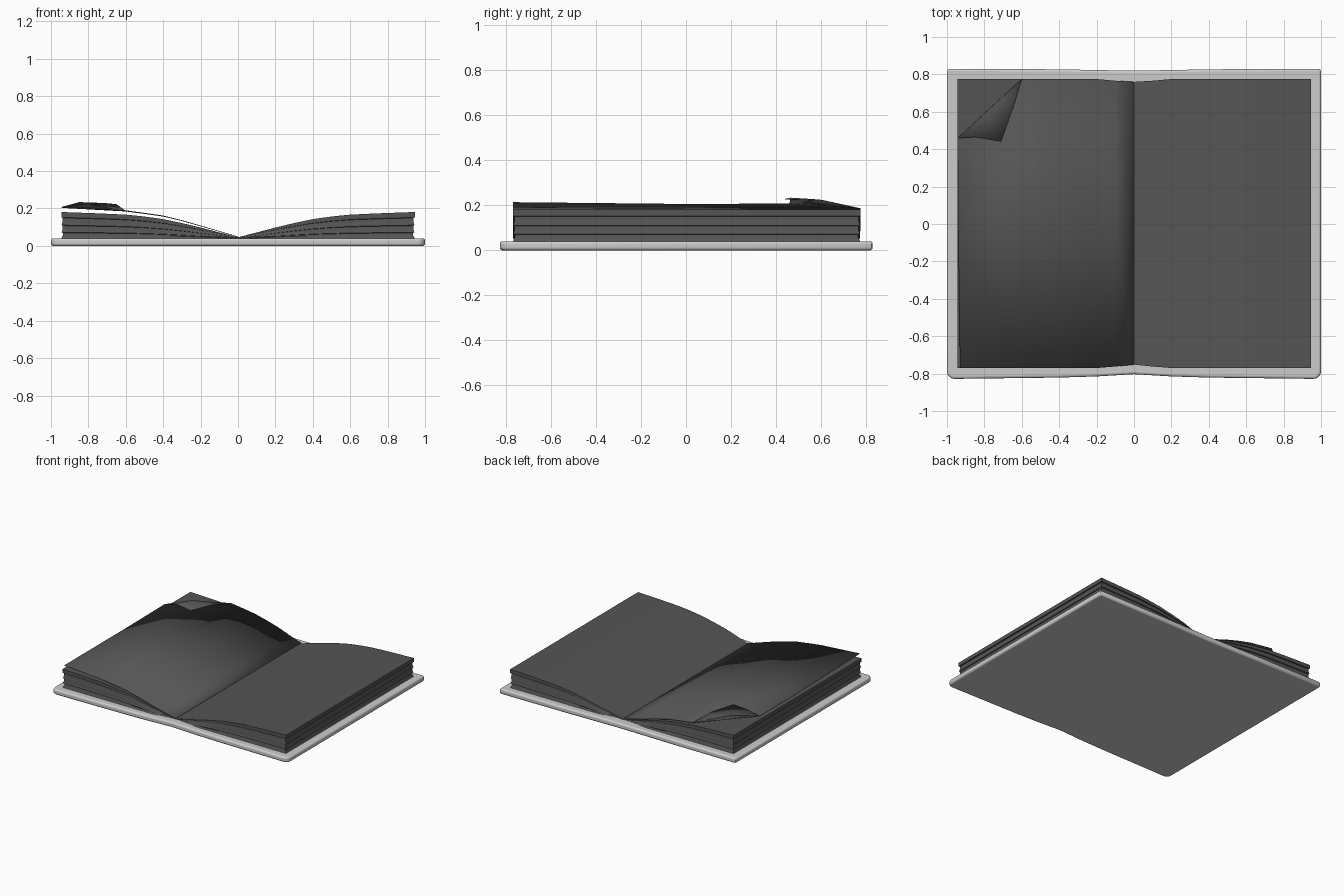
import bpy, bmesh, math

if "Cube" in bpy.data.objects:
    bpy.data.objects.remove(bpy.data.objects["Cube"])

dark = bpy.data.materials.new("dark_paper")
dark.diffuse_color = (0.09, 0.09, 0.09, 1)
dark.use_nodes = True
dark.node_tree.nodes["Principled BSDF"].inputs["Base Color"].default_value = dark.diffuse_color


def make_object(name, bm, mat=None, recalc=True):
    if recalc:
        bmesh.ops.recalc_face_normals(bm, faces=bm.faces[:])
    me = bpy.data.meshes.new(name)
    bm.to_mesh(me)
    bm.free()
    ob = bpy.data.objects.new(name, me)
    bpy.context.collection.objects.link(ob)
    if mat:
        me.materials.append(mat)
    return ob


# cover: rounded board, pinched at the spine
right_half = [(0, -0.803), (0.2, -0.815), (0.4, -0.821)]
for i in range(5):
    a = math.radians(-90 + i * 22.5)
    right_half.append((0.96 + 0.04 * math.cos(a), -0.788 + 0.04 * math.sin(a)))
for i in range(3):
    a = math.radians(i * 45)
    right_half.append((0.985 + 0.015 * math.cos(a), 0.815 + 0.015 * math.sin(a)))
right_half += [(0.4, 0.827), (0.2, 0.823), (0, 0.82)]
left_half = [(-x, y) for x, y in reversed(right_half[1:-1])]
bm = bmesh.new()
base = bm.faces.new([bm.verts.new((x, y, 0)) for x, y in right_half + left_half])
ext = bmesh.ops.extrude_face_region(bm, geom=[base])
for v in ext["geom"]:
    if isinstance(v, bmesh.types.BMVert):
        v.co.z = 0.04
cover = make_object("cover", bm)
bev = cover.modifiers.new("soft_edges", 'BEVEL')
bev.width = 0.012
bev.segments = 3
bev.limit_method = 'ANGLE'
bev.angle_limit = math.radians(60)

# page blocks: fanned layers from spine to fore edge, with grooves between leaves
top = [(0, 0.046), (0.1, 0.072), (0.2, 0.098), (0.3, 0.122), (0.4, 0.143),
       (0.5, 0.157), (0.6, 0.167), (0.75, 0.174), (0.945, 0.181)]
front = [-0.752, -0.762] + [-0.77] * 7
back = [0.76, 0.766] + [0.775] * 7
levels = [(0, 0), (0.15, 0.01), (0.22, 0.01), (0.24, 0.002), (0.35, 0.007), (0.49, 0.008),
          (0.51, 0.002), (0.65, 0.007), (0.78, 0.008), (0.8, 0), (1, 0)]
bm = bmesh.new()
rows = []
for f, inset in levels:
    fr, bk = [], []
    for (x, z), yf, yb in zip(top, front, back):
        h = 0.038 + (z - 0.038) * f
        px = x - inset * x / 0.945
        fr.append(bm.verts.new((px, yf + inset, h)))
        bk.append(bm.verts.new((px, yb - inset, h)))
    rows.append((fr, bk))
n = len(top)
for (f0, b0), (f1, b1) in zip(rows, rows[1:]):
    for i in range(n - 1):
        bm.faces.new((f0[i], f0[i + 1], f1[i + 1], f1[i]))
        bm.faces.new((b0[i + 1], b0[i], b1[i], b1[i + 1]))
    bm.faces.new((f0[-1], b0[-1], b1[-1], f1[-1]))
    bm.faces.new((b0[0], f0[0], f1[0], b1[0]))
for fr, bk in (rows[0], rows[-1]):
    for i in range(n - 1):
        bm.faces.new((fr[i], fr[i + 1], bk[i + 1], bk[i]))
pages = make_object("page_blocks", bm, dark)
pages.modifiers.new("both_sides", 'MIRROR')

# lifted page on the left, with its far corner cut along the fold
bm = bmesh.new()
page = [(0, 0.05), (-0.1, 0.079), (-0.2, 0.108), (-0.3, 0.136), (-0.4, 0.16),
        (-0.5, 0.174), (-0.6, 0.187)]
strips = []
for i, (x, z) in enumerate(page):
    strips.append([bm.verts.new((x, front[i], z + 0.003 * i / 6)),
                   bm.verts.new((x, 0.0, z)),
                   bm.verts.new((x, back[i], z))])
for a, b in zip(strips, strips[1:]):
    for j in range(2):
        bm.faces.new((a[j], a[j + 1], b[j + 1], b[j]))
o0 = bm.verts.new((-0.93, -0.77, 0.214))
o1 = bm.verts.new((-0.94, 0.0, 0.206))
o2 = bm.verts.new((-0.943, 0.46, 0.208))
e0, e1, e2 = strips[-1]
bm.faces.new((e0, e1, o1, o0))
bm.faces.new((e1, o2, o1))
bm.faces.new((e1, e2, o2))
for f in bm.faces:
    f.normal_update()
    if f.normal.z < 0:
        f.normal_flip()
leaf = make_object("lifted_page", bm, dark, False)

# dog ear folded back over the page
bm = bmesh.new()
k = [bm.verts.new(p) for p in [(-0.943, 0.46, 0.208), (-0.85, 0.465, 0.234), (-0.71, 0.44, 0.229),
                               (-0.65, 0.61, 0.223), (-0.6, 0.775, 0.187), (-0.8, 0.59, 0.226)]]
for tri in ((0, 1, 5), (1, 2, 5), (2, 3, 5), (3, 4, 5), (4, 0, 5)):
    bm.faces.new([k[i] for i in tri])
ear = make_object("folded_corner", bm, dark)

# thin paper, smooth shading with sharp edges kept
for ob in (leaf, ear):
    s = ob.modifiers.new("paper", 'SOLIDIFY')
    s.thickness = 0.003
bpy.ops.object.select_all(action='DESELECT')
for ob in (cover, pages, leaf, ear):
    ob.select_set(True)
bpy.context.view_layer.objects.active = cover
bpy.ops.object.shade_smooth_by_angle(angle=math.radians(30))
